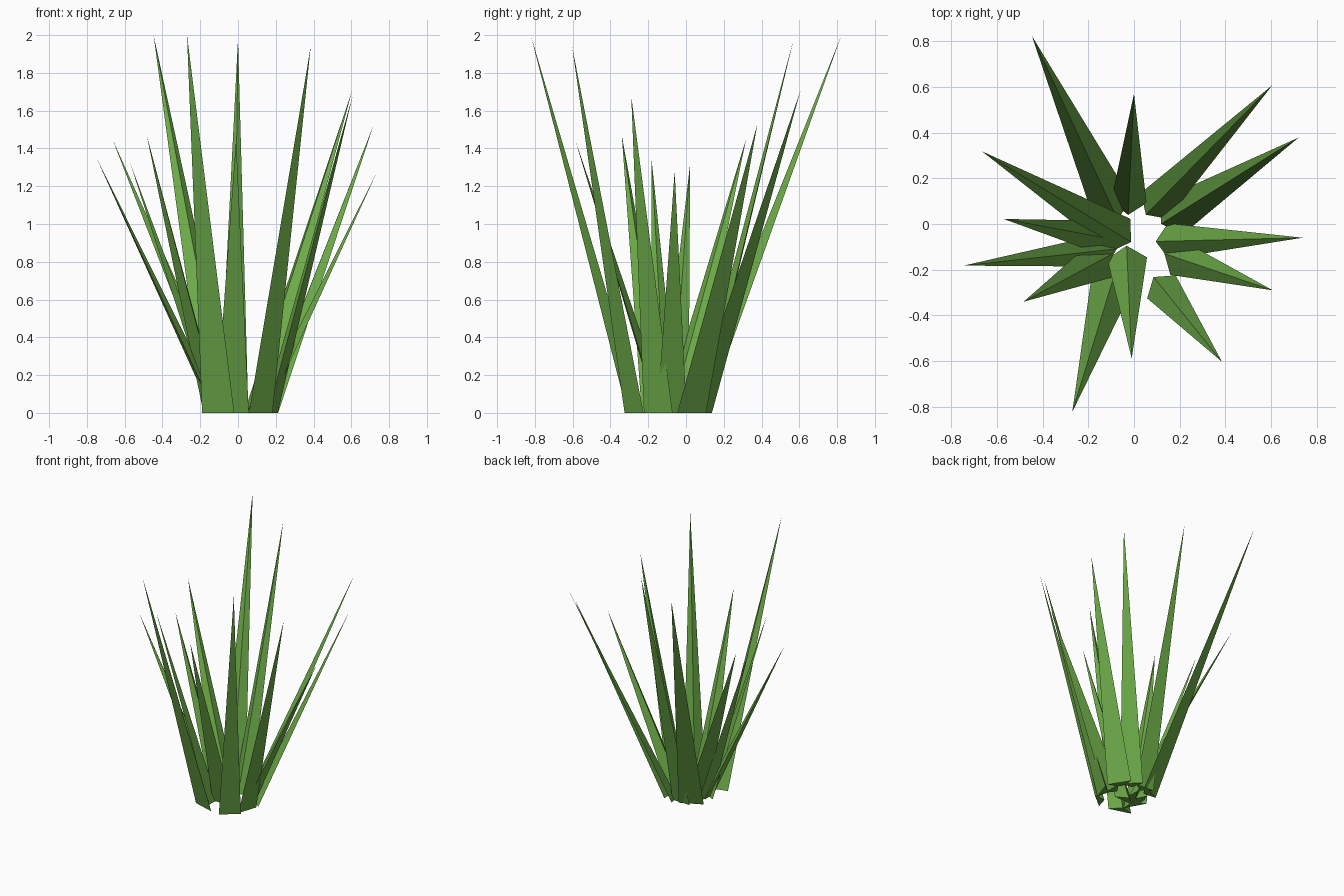
import bpy
from mathutils import Vector

# single flat leaf colour
green = bpy.data.materials.new("leaf green")
green.diffuse_color = (0.15, 0.40, 0.065, 1)

# blades: base centre x, y, half width, tip x, y, z
BLADES = [
    (-0.095, 0.07, 0.092, -0.447, 0.823, 2.00),
    (-0.023, 0.095, 0.078, 0.00, 0.57, 1.98),
    (0.09, 0.08, 0.082, 0.605, 0.607, 1.71),
    (0.165, 0.03, 0.09, 0.72, 0.378, 1.53),
    (0.15, -0.075, 0.078, 0.738, -0.06, 1.28),
    (0.185, -0.147, 0.08, 0.607, -0.29, 1.68),
    (0.12, -0.275, 0.08, 0.385, -0.603, 1.94),
    (-0.03, -0.15, 0.087, -0.01, -0.588, 1.45),
    (-0.105, -0.285, 0.089, -0.27, -0.822, 2.00),
    (-0.14, -0.155, 0.09, -0.483, -0.34, 1.47),
    (-0.13, -0.115, 0.072, -0.745, -0.182, 1.34),
    (-0.13, -0.06, 0.075, -0.57, 0.022, 1.32),
    (-0.06, -0.05, 0.085, -0.665, 0.318, 1.45),
]
DEPTH = 0.055  # how far the inner ridge stands behind the flat outer face


def make_blade(i, bx, by, half, tx, ty, tz):
    """Three-sided spike: flat outside, ridge facing the middle of the clump."""
    base, tip = Vector((bx, by, 0)), Vector((tx, ty, tz))
    lean = Vector((tx - bx, ty - by, 0)).normalized()
    side = Vector((-lean.y, lean.x, 0))
    verts = [base + side * half, base - lean * DEPTH, base - side * half, tip]
    faces = [(0, 1, 3), (1, 2, 3), (2, 0, 3), (0, 2, 1)]
    mesh = bpy.data.meshes.new(f"grass_blade_{i}")
    mesh.from_pydata(verts, [], faces)
    mesh.materials.append(green)
    obj = bpy.data.objects.new(f"grass_blade_{i}", mesh)
    bpy.context.collection.objects.link(obj)


for i, blade in enumerate(BLADES, 1):
    make_blade(i, *blade)
